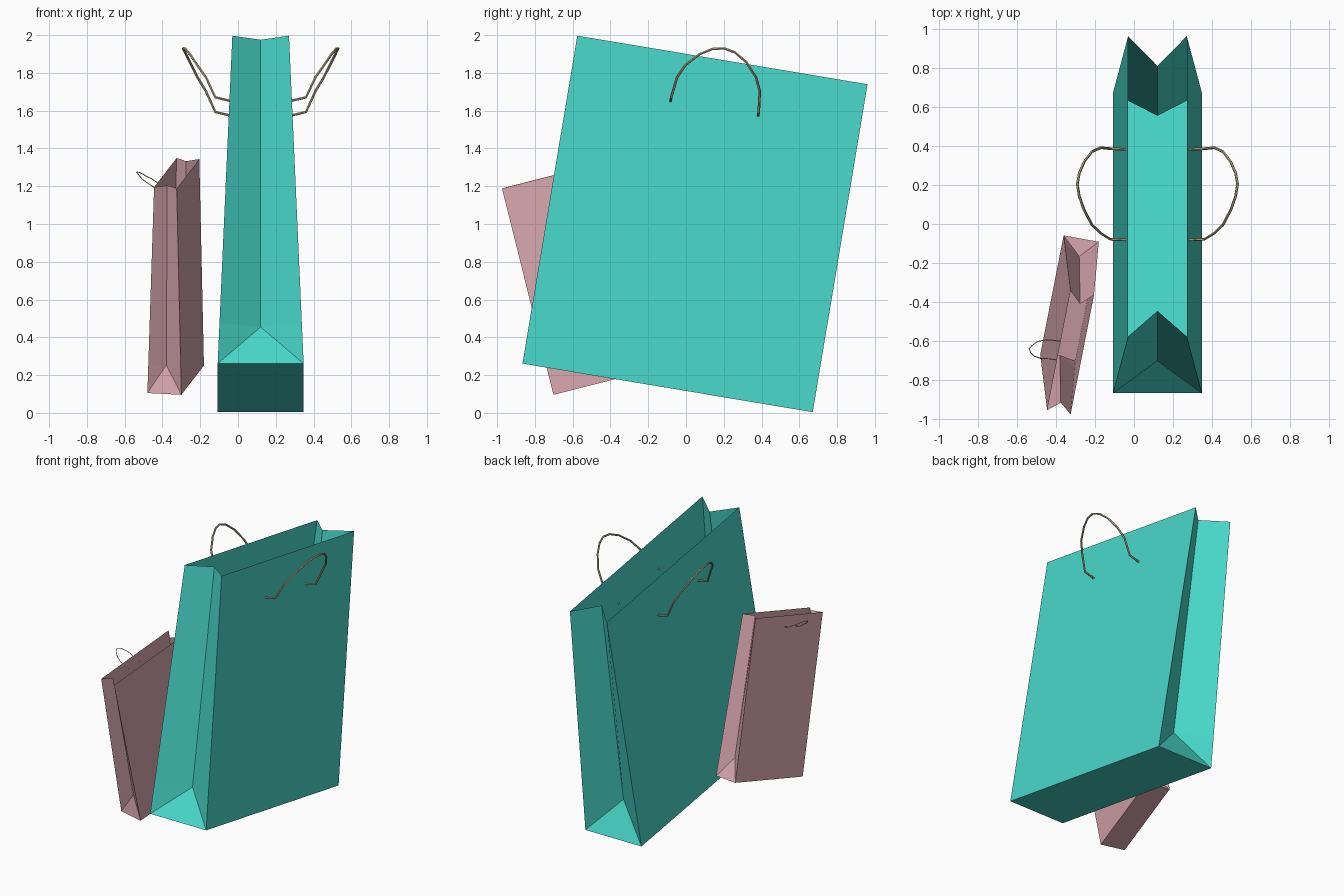
import bpy, bmesh
from math import radians
from mathutils import Euler, Matrix, Vector

if "Cube" in bpy.data.objects:
    bpy.data.objects.remove(bpy.data.objects["Cube"], do_unlink=True)


def material(name, rgb):
    m = bpy.data.materials.new(name)
    m.use_nodes = True
    m.diffuse_color = (*rgb, 1)
    bsdf = m.node_tree.nodes["Principled BSDF"]
    bsdf.inputs["Base Color"].default_value = (*rgb, 1)
    bsdf.inputs["Roughness"].default_value = 0.8
    return m


teal = material("teal paper", (0.065, 0.687, 0.591))
pink = material("dusty pink paper", (0.69, 0.39, 0.43))
cord = material("beige cord", (0.56, 0.47, 0.30))


def paper_bag(name, mat, frame, bottom, top, length, height, crease, folds):
    """Open bag: floor, two flat walls and two ends folded inwards.
    bottom and top are half widths, folds the depths at front and back."""
    bm = bmesh.new()
    rings = []
    for h in (0, crease, height):
        w = bottom + (top - bottom) * h / height
        front, back = folds if h else (0, 0)
        y = length / 2
        outline = [(-w, -y), (0, front - y), (w, -y), (w, y), (0, y - back), (-w, y)]
        rings.append([bm.verts.new((a, b, h)) for a, b in outline])
    floor, low, rim = rings
    bm.faces.new(floor[::-1])
    # Flat walls and the upper parts of the folded ends
    for i, j in ((2, 3), (5, 0)):
        bm.faces.new((floor[i], floor[j], low[j], low[i]))
    for i in range(6):
        j = (i + 1) % 6
        bm.faces.new((low[i], low[j], rim[j], rim[i]))
    # Tucked triangles at the foot of each end
    for a, m, b in ((0, 1, 2), (3, 4, 5)):
        bm.faces.new((floor[a], floor[m], low[m]))
        bm.faces.new((floor[m], floor[b], low[m]))
        bm.faces.new((floor[a], low[m], low[a]))
        bm.faces.new((floor[b], low[b], low[m]))
    mesh = bpy.data.meshes.new(name)
    bm.to_mesh(mesh)
    bm.free()
    mesh.materials.append(mat)
    ob = bpy.data.objects.new(name, mesh)
    ob.matrix_world = frame
    bpy.context.collection.objects.link(ob)


def handle(name, frame, half_path, side, radius, shift=0):
    """Cord loop, mirrored about its middle; side is +1 or -1."""
    half = [Vector((side * x, shift + y, h)) for x, y, h in half_path]
    other = [Vector((side * x, shift - y, h)) for x, y, h in half_path[-2::-1]]
    curve = bpy.data.curves.new(name, "CURVE")
    curve.dimensions = "3D"
    curve.bevel_depth = radius
    curve.bevel_resolution = 1
    curve.use_fill_caps = True
    points = half + other
    spline = curve.splines.new("POLY")
    spline.points.add(len(points) - 1)
    for p, co in zip(spline.points, points):
        p.co = (*co, 1)
    curve.materials.append(cord)
    ob = bpy.data.objects.new(name, curve)
    ob.matrix_world = frame
    bpy.context.collection.objects.link(ob)
    bpy.ops.object.select_all(action="DESELECT")
    bpy.context.view_layer.objects.active = ob
    ob.select_set(True)
    bpy.ops.object.convert(target="MESH")
    bpy.ops.object.shade_smooth_by_angle(angle=radians(50))


def frame(location, pitch, roll, yaw):
    turn = Euler((radians(pitch), radians(roll), radians(yaw)), "YXZ")
    return Matrix.Translation(location) @ turn.to_matrix().to_4x4()


# Large bag with a handle on each wall
large = frame((0.12, -0.0975, 0.1325), -9.5, 0, 0)
paper_bag("large_bag", teal, large, 0.2275, 0.15, 1.558, 1.76, 0.218, (0.132, 0.155))
large_loop = [(0.155, 0.235, 1.5), (0.24, 0.235, 1.52), (0.29, 0.222, 1.63),
              (0.335, 0.19, 1.70), (0.375, 0.125, 1.77), (0.40, 0.06, 1.81), (0.41, 0, 1.822)]
for label, side in (("left", 1), ("right", -1)):
    handle("large_bag_handle_" + label, large, large_loop, side, 0.007)

# Small bag with a single handle
small = frame((-0.33, -0.38, 0.178), 14, 3, -11.1)
paper_bag("small_bag", pink, small, 0.0915, 0.061, 0.641, 1.126, 0.145, (0.052, 0.058))
small_loop = [(0.062, 0.05, 1.05), (0.10, 0.05, 1.055), (0.14, 0.05, 1.08),
              (0.175, 0.04, 1.10), (0.20, 0.02, 1.12), (0.212, 0, 1.126)]
handle("small_bag_handle", small, small_loop, -1, 0.0025, -0.02)
